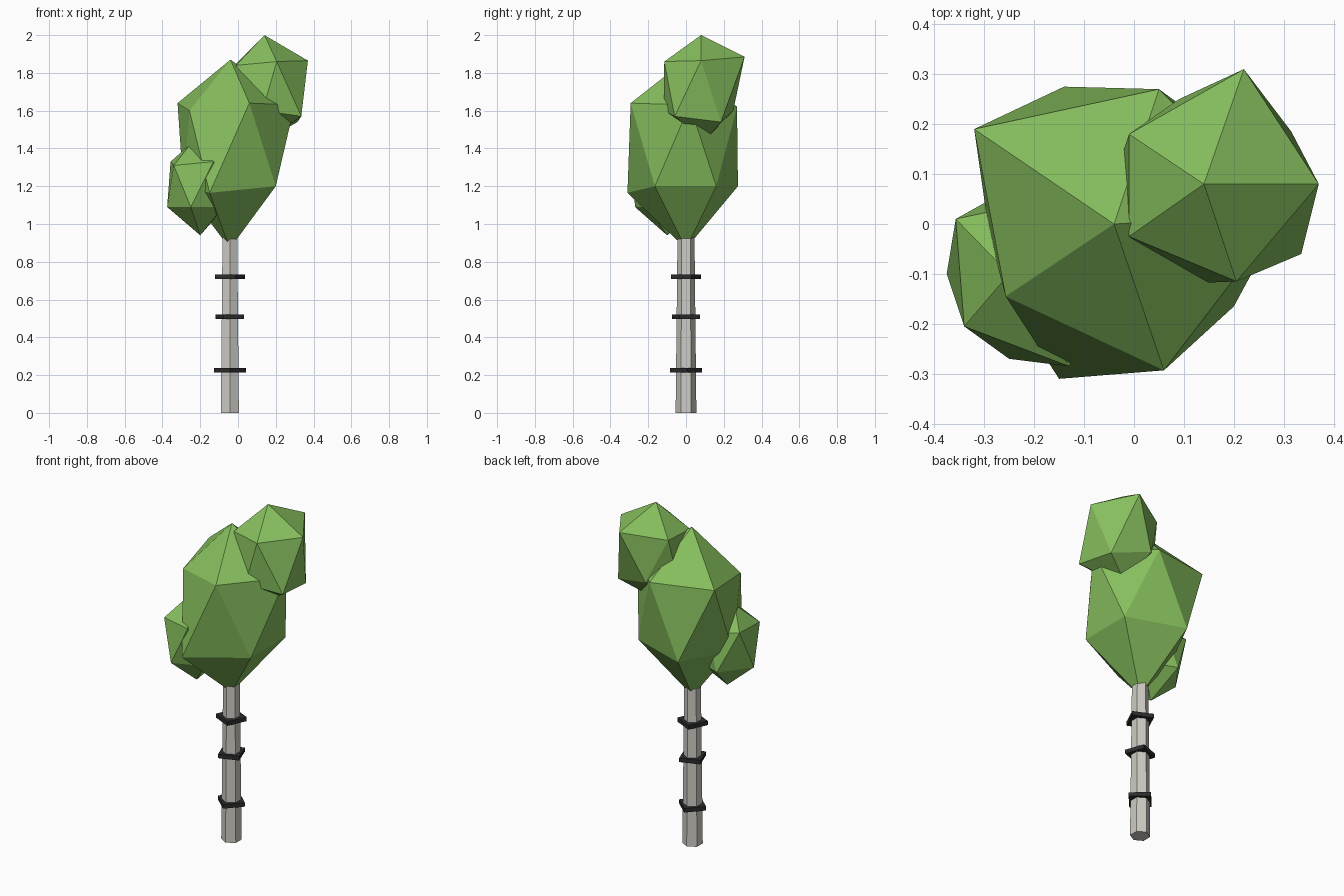
import bpy
import bmesh
from math import radians
from mathutils import Matrix, Vector

default_cube = bpy.data.objects.get("Cube")
if default_cube:
    bpy.data.objects.remove(default_cube, do_unlink=True)


def make_material(name, colour):
    material = bpy.data.materials.new(name)
    material.use_nodes = True
    material.diffuse_color = (*colour, 1)
    shader = material.node_tree.nodes["Principled BSDF"]
    shader.inputs["Base Color"].default_value = (*colour, 1)
    shader.inputs["Roughness"].default_value = 0.9
    return material


leaf_green = make_material("leaf green", (0.24, 0.52, 0.11))
bark_grey = make_material("pale bark", (0.62, 0.60, 0.55))
band_black = make_material("dark bark", (0.025, 0.025, 0.025))


def finish(name, bm, material):
    """Turn a bmesh into a flat-shaded object of one colour."""
    bmesh.ops.recalc_face_normals(bm, faces=bm.faces)
    mesh = bpy.data.meshes.new(name)
    bm.to_mesh(mesh)
    bm.free()
    mesh.materials.append(material)
    obj = bpy.data.objects.new(name, mesh)
    bpy.context.collection.objects.link(obj)
    return obj


def leaf_clump(name, top, upper, lower, bottom):
    """Uneven twenty-sided clump: two staggered rings between two tips."""
    bm = bmesh.new()
    tip, base = bm.verts.new(top), bm.verts.new(bottom)
    high = [bm.verts.new(p) for p in upper]
    low = [bm.verts.new(p) for p in lower]
    count = len(high)
    for i in range(count):
        j = (i + 1) % count
        bm.faces.new((tip, high[i], high[j]))
        bm.faces.new((high[i], low[i], high[j]))
        bm.faces.new((high[j], low[i], low[j]))
        bm.faces.new((low[i], base, low[j]))
    return finish(name, bm, leaf_green)


def prism(name, sides, r_bottom, r_top, z_bottom, z_top, turn, material):
    """Upright tapered prism on the trunk axis."""
    bm = bmesh.new()
    place = Matrix.Translation(Vector((TRUNK_X, 0, (z_bottom + z_top) / 2)))
    bmesh.ops.create_cone(
        bm, cap_ends=True, segments=sides, radius1=r_bottom, radius2=r_top,
        depth=z_top - z_bottom,
        matrix=place @ Matrix.Rotation(radians(turn), 4, "Z"))
    return finish(name, bm, material)


TRUNK_X = -0.043

# Six-sided trunk, slightly tapered
prism("trunk", 6, 0.055, 0.045, 0, 0.93, 0, bark_grey)

# Square dark bands around the trunk, each turned differently
for label, height, radius, turn in (("lower", 0.225, 0.085, 3),
                                    ("middle", 0.51, 0.083, -25),
                                    ("upper", 0.72, 0.085, 20)):
    prism(label + "_bark_band", 4, radius, radius,
          height - 0.012, height + 0.012, turn, band_black)

# Main crown
leaf_clump(
    "main_crown", (-0.04, 0, 1.87),
    [(0.3, 0.02, 1.63), (0.05, 0.27, 1.62), (-0.32, 0.19, 1.64),
     (-0.257, -0.145, 1.6), (0.06, -0.293, 1.64)],
    [(0.2, 0.16, 1.2), (-0.14, 0.275, 1.2), (-0.29, -0.02, 1.2),
     (-0.15, -0.31, 1.165), (0.2, -0.165, 1.2)],
    (-0.043, 0, 0.87))

# High clump on the left shoulder
leaf_clump(
    "upper_left_clump", (0.14, 0.08, 2),
    [(0.37, 0.08, 1.865), (0.22, 0.31, 1.885), (-0.01, 0.18, 1.85),
     (-0.01, -0.025, 1.84), (0.205, -0.115, 1.86)],
    [(0.315, 0.185, 1.54), (0.09, 0.25, 1.6), (-0.03, 0.12, 1.6),
     (0.13, -0.118, 1.6), (0.335, -0.06, 1.57)],
    (0.14, 0.1, 1.44))

# Small low clump on the right
leaf_clump(
    "lower_right_clump", (-0.25, -0.1, 1.425),
    [(-0.05, -0.1, 1.3), (-0.17, 0.05, 1.3), (-0.357, 0.01, 1.33),
     (-0.34, -0.205, 1.31), (-0.13, -0.285, 1.33)],
    [(-0.07, 0, 1.09), (-0.25, 0.07, 1.09), (-0.375, -0.1, 1.09),
     (-0.25, -0.27, 1.09), (-0.08, -0.2, 1.09)],
    (-0.2, -0.1, 0.94))
